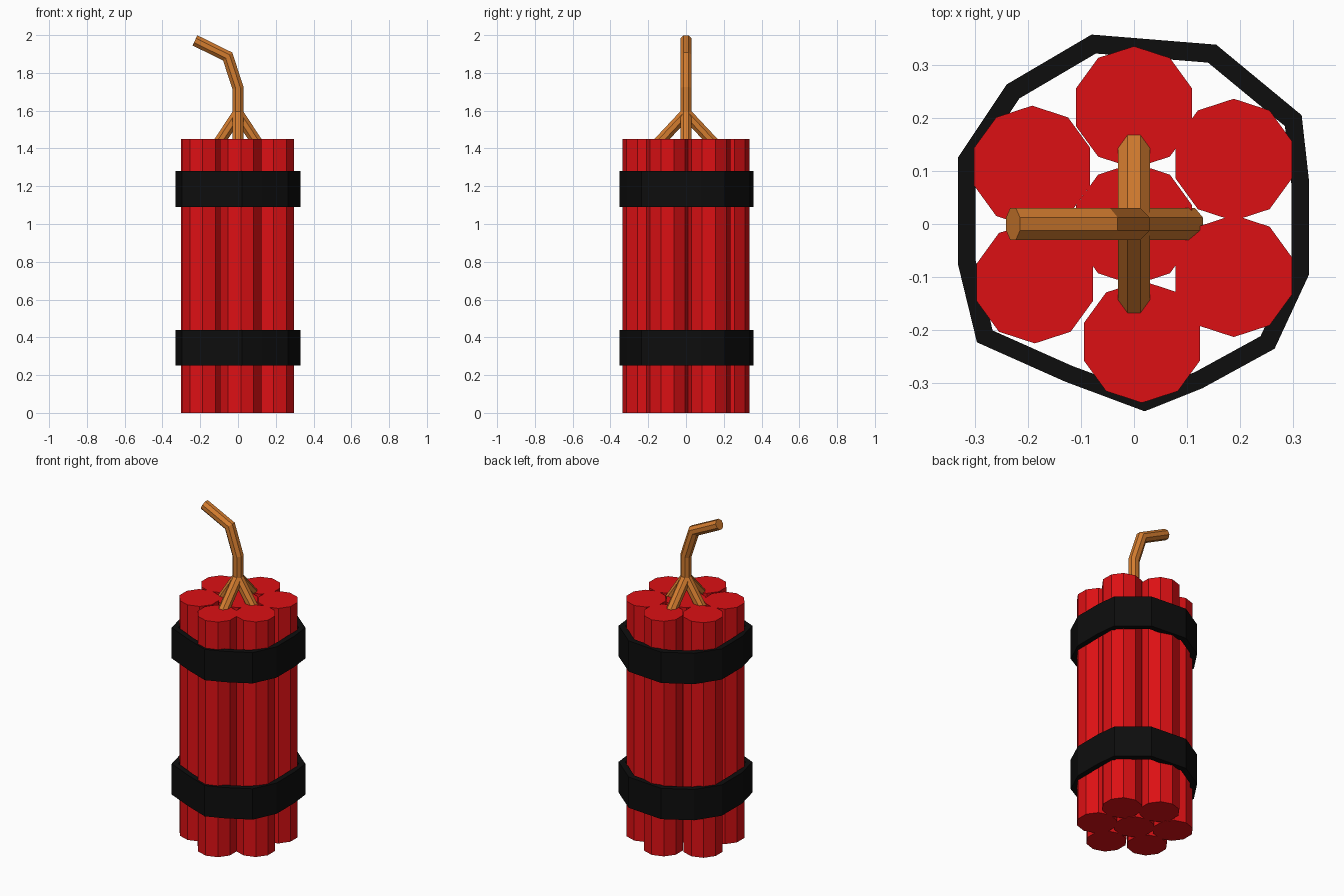
import bpy, bmesh
from math import cos, sin, pi
from mathutils import Vector

if "Cube" in bpy.data.objects:
    bpy.data.objects.remove(bpy.data.objects["Cube"])


def material(name, rgb):
    m = bpy.data.materials.new(name)
    m.diffuse_color = (*rgb, 1)
    m.use_nodes = True
    m.node_tree.nodes["Principled BSDF"].inputs["Base Color"].default_value = m.diffuse_color
    return m


RED = material("red_paper", (0.72, 0.005, 0.007))
BLACK = material("black_tape", (0.004, 0.004, 0.004))
ORANGE = material("fuse_cord", (0.65, 0.2, 0.028))


def finish(name, bm, mat):
    bmesh.ops.recalc_face_normals(bm, faces=bm.faces)
    me = bpy.data.meshes.new(name)
    bm.to_mesh(me)
    bm.free()
    me.materials.append(mat)
    ob = bpy.data.objects.new(name, me)
    bpy.context.collection.objects.link(ob)


def bridge(bm, a, b):
    for i in range(len(a)):
        j = (i + 1) % len(a)
        bm.faces.new((a[i], a[j], b[j], b[i]))


def stick(name, x, y, r=0.115, height=1.45, sides=10):
    bm = bmesh.new()
    rings = [[bm.verts.new((x + r * cos(pi / 2 + 2 * pi * i / sides),
                            y + r * sin(pi / 2 + 2 * pi * i / sides), z))
              for i in range(sides)] for z in (0, height)]
    bridge(bm, *rings)
    for ring in rings:
        bm.faces.new(ring)
    finish(name, bm, RED)


def band(name, outline, z0, z1, inner=0.9):
    bm = bmesh.new()
    loops = [[bm.verts.new((x * s, y * s, z)) for x, y in outline]
             for s, z in ((1, z0), (1, z1), (inner, z1), (inner, z0))]
    for k in range(4):
        bridge(bm, loops[k], loops[(k + 1) % 4])
    finish(name, bm, BLACK)


def cord(name, points, side, r=0.0322, sides=8):
    """Sweep a mitred octagon along a flat path; side is the path plane's normal."""
    bm = bmesh.new()
    pts = [Vector(p) for p in points]
    side = Vector(side)
    rings = []
    for i, p in enumerate(pts):
        d0 = (p - pts[max(i - 1, 0)]).normalized()
        d1 = (pts[min(i + 1, len(pts) - 1)] - p).normalized()
        t = (d0 + d1).normalized()
        up = t.cross(side) / t.dot(d1 if i == 0 else d0)
        angles = [2 * pi * (k + 0.5) / sides for k in range(sides)]
        rings.append([bm.verts.new(p + r * (cos(a) * side + sin(a) * up)) for a in angles])
    for a, b in zip(rings, rings[1:]):
        bridge(bm, a, b)
    bm.faces.new(rings[0])
    bm.faces.new(rings[-1])
    finish(name, bm, ORANGE)


# Bundle of seven sticks
for n, (x, y) in enumerate([(0, 0), (0, 0.22), (0.188, 0.121), (0.188, -0.098),
                            (0.015, -0.222), (-0.187, -0.11), (-0.192, 0.108)]):
    stick(f"stick_{n + 1}", x, y)

# Two tape bands wrapped around the bundle
wrap = [(-0.08, 0.357), (0.155, 0.338), (0.316, 0.205), (0.33, 0.08), (0.33, -0.095),
        (0.265, -0.235), (0.128, -0.31), (0.02, -0.353), (-0.13, -0.297),
        (-0.296, -0.223), (-0.332, -0.075), (-0.332, 0.125), (-0.24, 0.263)]
band("lower_band", wrap, 0.25, 0.44)
band("upper_band", wrap, 1.09, 1.28)

# Bent main fuse
cord("main_fuse", [(0, 0, 1.575), (0, 0, 1.72), (-0.055, 0, 1.887), (-0.228, 0, 1.972)], (0, 1, 0))

# Four short fuses running down into the sticks
for s, label in ((1, "right"), (-1, "left")):
    cord(f"{label}_branch_fuse", [(0, 0, 1.585), (s * 0.105, 0, 1.425)], (0, 1, 0))
for s, label in ((1, "back"), (-1, "front")):
    cord(f"{label}_branch_fuse", [(0, 0, 1.585), (0, s * 0.15, 1.425)], (1, 0, 0))
